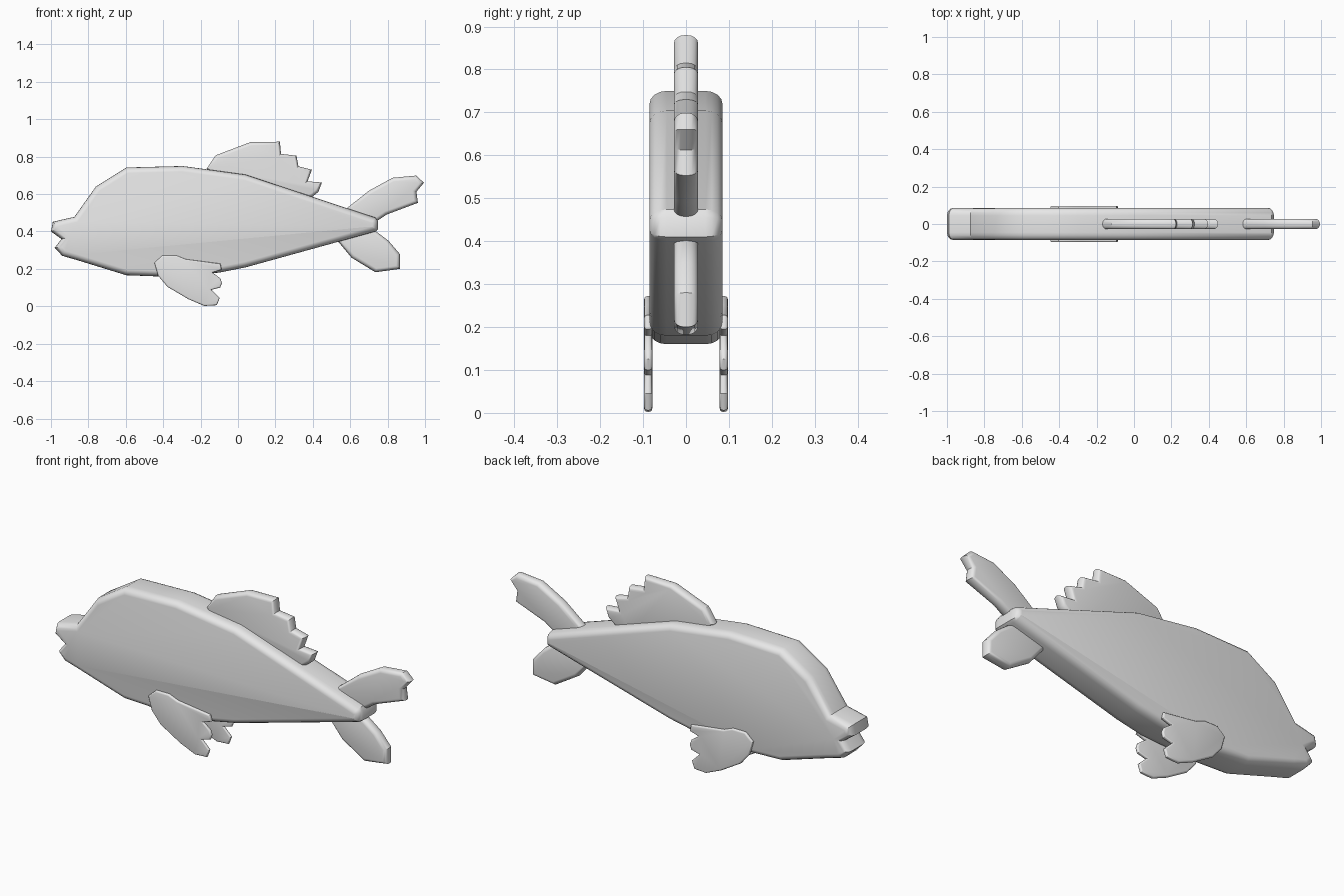
import bpy, bmesh, math
from mathutils import Vector

cube = bpy.data.objects.get("Cube")
if cube:
    bpy.data.objects.remove(cube, do_unlink=True)

grey = bpy.data.materials.new("pale_grey")
grey.use_nodes = True
grey.diffuse_color = (0.8, 0.8, 0.8, 1)
grey.node_tree.nodes["Principled BSDF"].inputs["Base Color"].default_value = (0.8, 0.8, 0.8, 1)


def inset(points, d):
    """Move a counter-clockwise outline inwards by d with mitred corners."""
    result = []
    for i, p in enumerate(points):
        a = (p - points[i - 1]).normalized()
        b = (points[(i + 1) % len(points)] - p).normalized()
        na, nb = Vector((-a.y, a.x)), Vector((-b.y, b.x))
        result.append(p + (na + nb) * d / max(1 + na.dot(nb), 0.35))
    return result


def slab(name, outline, half, round_in, round_y, y=0.0, steps=4):
    """Extrude an x-z outline along y, with rounded rims on both sides."""
    pts = [Vector(p) for p in outline]
    area = sum(pts[i - 1].x * p.y - p.x * pts[i - 1].y for i, p in enumerate(pts))
    if area < 0:
        pts.reverse()
    arcs = [math.pi / 2 * k / steps for k in range(steps + 1)]
    side = [(round_in * (1 - math.cos(t)), half - round_y * (1 - math.sin(t))) for t in arcs]
    levels = [(d, -h) for d, h in reversed(side)] + side
    bm = bmesh.new()
    rings = [[bm.verts.new((p.x, y + h, p.y)) for p in inset(pts, d)] for d, h in levels]
    for r, s in zip(rings, rings[1:]):
        for i in range(len(r)):
            bm.faces.new((r[i - 1], r[i], s[i], s[i - 1]))
    bm.faces.new(rings[0])
    bm.faces.new(rings[-1])
    bmesh.ops.recalc_face_normals(bm, faces=bm.faces)
    mesh = bpy.data.meshes.new(name)
    bm.to_mesh(mesh)
    bm.free()
    mesh.materials.append(grey)
    obj = bpy.data.objects.new(name, mesh)
    bpy.context.collection.objects.link(obj)
    bpy.ops.object.select_all(action='DESELECT')
    obj.select_set(True)
    bpy.context.view_layer.objects.active = obj
    bpy.ops.object.shade_smooth_by_angle(angle=math.radians(35))
    return obj


# Body with a notched mouth
slab("body", [
    (-0.99, 0.452), (-0.875, 0.478), (-0.76, 0.64), (-0.597, 0.742), (-0.297, 0.75),
    (0.04, 0.704), (0.735, 0.474), (0.748, 0.455), (0.748, 0.41), (0.735, 0.4),
    (0.04, 0.208), (-0.10, 0.18), (-0.436, 0.16), (-0.597, 0.166), (-0.864, 0.248),
    (-0.94, 0.27), (-0.98, 0.313), (-0.944, 0.36), (-1.0, 0.4)],
    0.085, 0.03, 0.04)

# Dorsal fin with a stepped trailing edge
slab("dorsal_fin", [
    (-0.168, 0.735), (-0.12, 0.807), (0.067, 0.878), (0.224, 0.88), (0.23, 0.815),
    (0.313, 0.805), (0.323, 0.748), (0.395, 0.73), (0.372, 0.668), (0.449, 0.662),
    (0.43, 0.612), (0.39, 0.58), (0.3, 0.56), (-0.1, 0.66)],
    0.028, 0.018, 0.025)

# Two lobes of the tail
slab("upper_tail_lobe", [
    (0.57, 0.515), (0.70, 0.618), (0.826, 0.687), (0.954, 0.699), (0.994, 0.66),
    (0.954, 0.612), (0.962, 0.553), (0.794, 0.49), (0.735, 0.45), (0.62, 0.45)],
    0.028, 0.02, 0.025)
slab("lower_tail_lobe", [
    (0.532, 0.35), (0.607, 0.26), (0.735, 0.182), (0.865, 0.2), (0.865, 0.28),
    (0.805, 0.35), (0.725, 0.41), (0.60, 0.43)],
    0.028, 0.02, 0.025)

# Scalloped pectoral fins, one on each flank
pectoral = [
    (-0.447, 0.233), (-0.404, 0.272), (-0.33, 0.272), (-0.28, 0.252), (-0.094, 0.228),
    (-0.087, 0.195), (-0.136, 0.18), (-0.095, 0.15), (-0.086, 0.125), (-0.095, 0.1),
    (-0.142, 0.088), (-0.098, 0.045), (-0.113, 0.006), (-0.18, 0.002), (-0.265, 0.038),
    (-0.377, 0.104), (-0.427, 0.163)]
for side, y in (("front", -0.088), ("back", 0.088)):
    slab(side + "_pectoral_fin", pectoral, 0.0095, 0.008, 0.008, y, 3)
